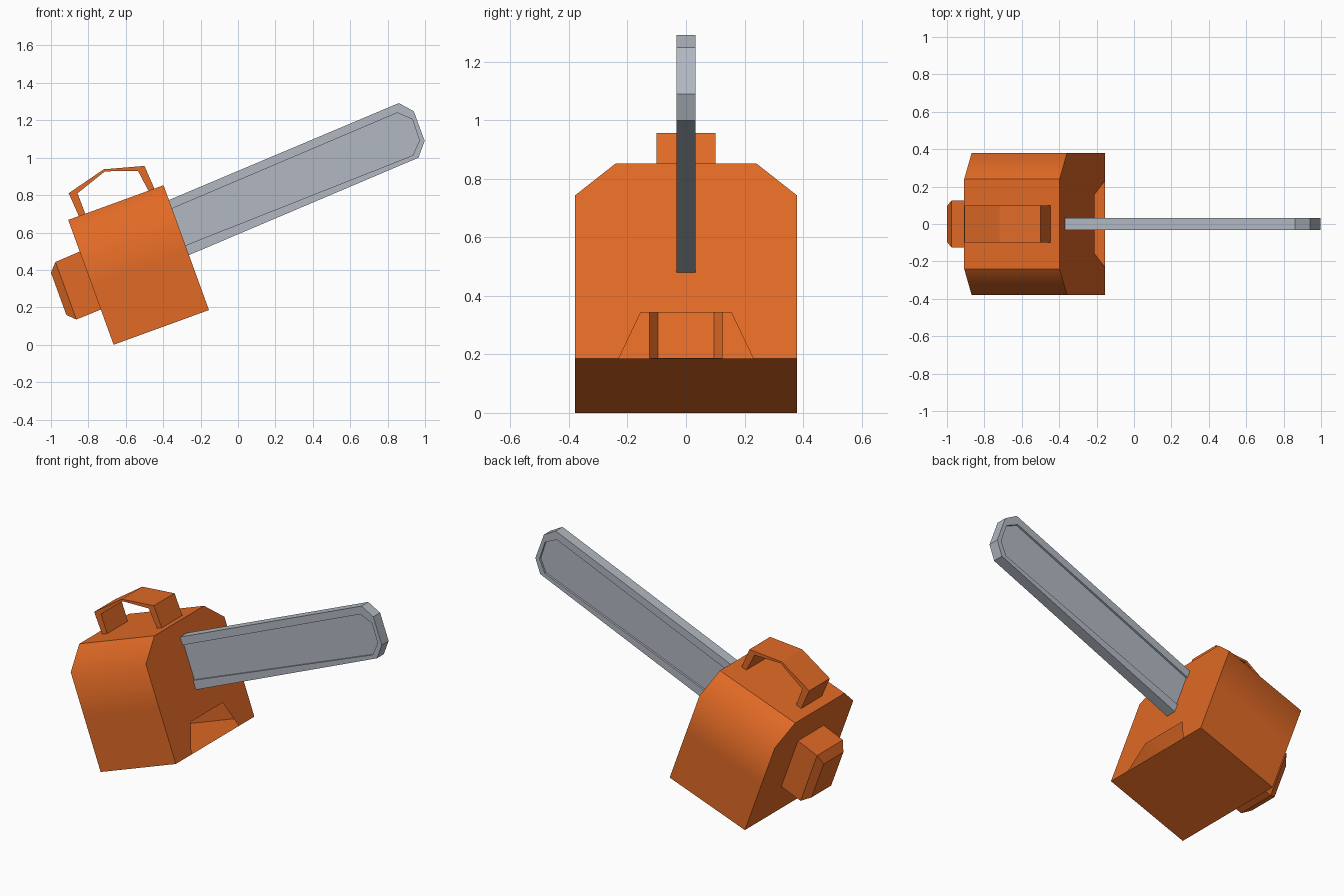
import bpy, bmesh, math

if "Cube" in bpy.data.objects:
    bpy.data.objects.remove(bpy.data.objects["Cube"])

A = math.radians(20)  # tilt of the engine body


def material(name, col):
    m = bpy.data.materials.new(name)
    m.diffuse_color = (*col, 1)
    m.use_nodes = True
    m.node_tree.nodes["Principled BSDF"].inputs["Base Color"].default_value = m.diffuse_color
    return m


ORANGE = material("orange", (0.75, 0.143, 0.019))
GREY = material("grey", (0.445, 0.485, 0.54))


def tilt(u, y, v):
    """Body space (along, across, up) to world space."""
    c, s = math.cos(A), math.sin(A)
    return (-0.665 + u * c - v * s, y, u * s + v * c)


def finish(bm, name, mat):
    bmesh.ops.remove_doubles(bm, verts=bm.verts[:], dist=1e-5)
    bmesh.ops.recalc_face_normals(bm, faces=bm.faces[:])
    me = bpy.data.meshes.new(name)
    bm.to_mesh(me)
    bm.free()
    me.materials.append(mat)
    ob = bpy.data.objects.new(name, me)
    bpy.context.collection.objects.link(ob)
    return ob


def face(bm, pts):
    return bm.faces.new([bm.verts.new(p) for p in pts])


def plate(name, outline, half, mat):
    """Side profile (x, z) extruded across y."""
    bm = bmesh.new()
    f = face(bm, [(x, -half, z) for x, z in outline])
    ext = bmesh.ops.extrude_face_region(bm, geom=[f], use_keep_orig=True)
    new = [g for g in ext["geom"] if isinstance(g, bmesh.types.BMVert)]
    bmesh.ops.translate(bm, verts=new, vec=(0, 2 * half, 0))
    return finish(bm, name, mat)


# Engine body: half of a hollow shell, mirrored; open notch in front, open to the rear box
W, L, H = 0.38, 0.5425, 0.71
side = [(W, 0), (W, 0.33), (W, 0.593), (0.24, H)]
bm = bmesh.new()
face(bm, [tilt(L, y, v) for y, v in
          [(0, 0.167), (0.155, 0.167), (0.23, 0)] + side + [(0, H)]])
face(bm, [tilt(0, y, v) for y, v in
          [(0, 0)] + side + [(0, H), (0, 0.53), (0.125, 0.53), (0.125, 0.2), (0, 0.2)]])
face(bm, [tilt(*p) for p in [(0, 0, 0), (0, W, 0), (L, W, 0), (L, 0.23, 0), (L, 0, 0)]])
face(bm, [tilt(*p) for p in [(0, 0, H), (0, 0.24, H), (L, 0.24, H), (L, 0, H)]])
strip = []
for (y0, v0), (y1, v1) in zip(side, side[1:]):
    strip.append(face(bm, [tilt(0, y0, v0), tilt(L, y0, v0), tilt(L, y1, v1), tilt(0, y1, v1)]))
for f in strip:
    f.smooth = True
bmesh.ops.remove_doubles(bm, verts=bm.verts[:], dist=1e-5)
for e in bm.edges:
    e.smooth = len(e.link_faces) == 2 and all(f.smooth for f in e.link_faces)
body = finish(bm, "engine_body", ORANGE)
body.modifiers.new("mirror", "MIRROR").use_axis = (False, True, False)

# Rear box: open toward the body, bevelled outer end
rings = [(0, 0.125, 0.2, 0.53), (-0.141, 0.125, 0.195, 0.522), (-0.183, 0.095, 0.236, 0.477)]
bm = bmesh.new()
loops = [[tilt(u, y, v) for y, v in ((-w, a), (w, a), (w, b), (-w, b))] for u, w, a, b in rings]
for lo, hi in zip(loops, loops[1:]):
    for i in range(4):
        j = (i + 1) % 4
        face(bm, [lo[i], lo[j], hi[j], hi[i]])
face(bm, loops[-1])
finish(bm, "rear_box", ORANGE)

# Top handle: bent strap
plate("top_handle", [(-0.85, 0.685), (-0.905, 0.81), (-0.718, 0.938), (-0.5, 0.956),
                     (-0.445, 0.83), (-0.477, 0.82), (-0.535, 0.93), (-0.711, 0.927),
                     (-0.858, 0.81), (-0.815, 0.695)], 0.1, ORANGE)

# Blade: raised rim around a thinner bar
outer = [(-0.371, 0.773), (0.86, 1.292), (0.94, 1.248), (0.998, 1.09), (0.965, 1.0), (-0.265, 0.478)]
inner = [(-0.355, 0.727), (0.852, 1.24), (0.932, 1.205), (0.97, 1.093), (0.935, 1.013), (-0.285, 0.53)]
plate("blade_rim", outer + inner[::-1], 0.033, GREY)
plate("blade_bar", inner, 0.021, GREY)
